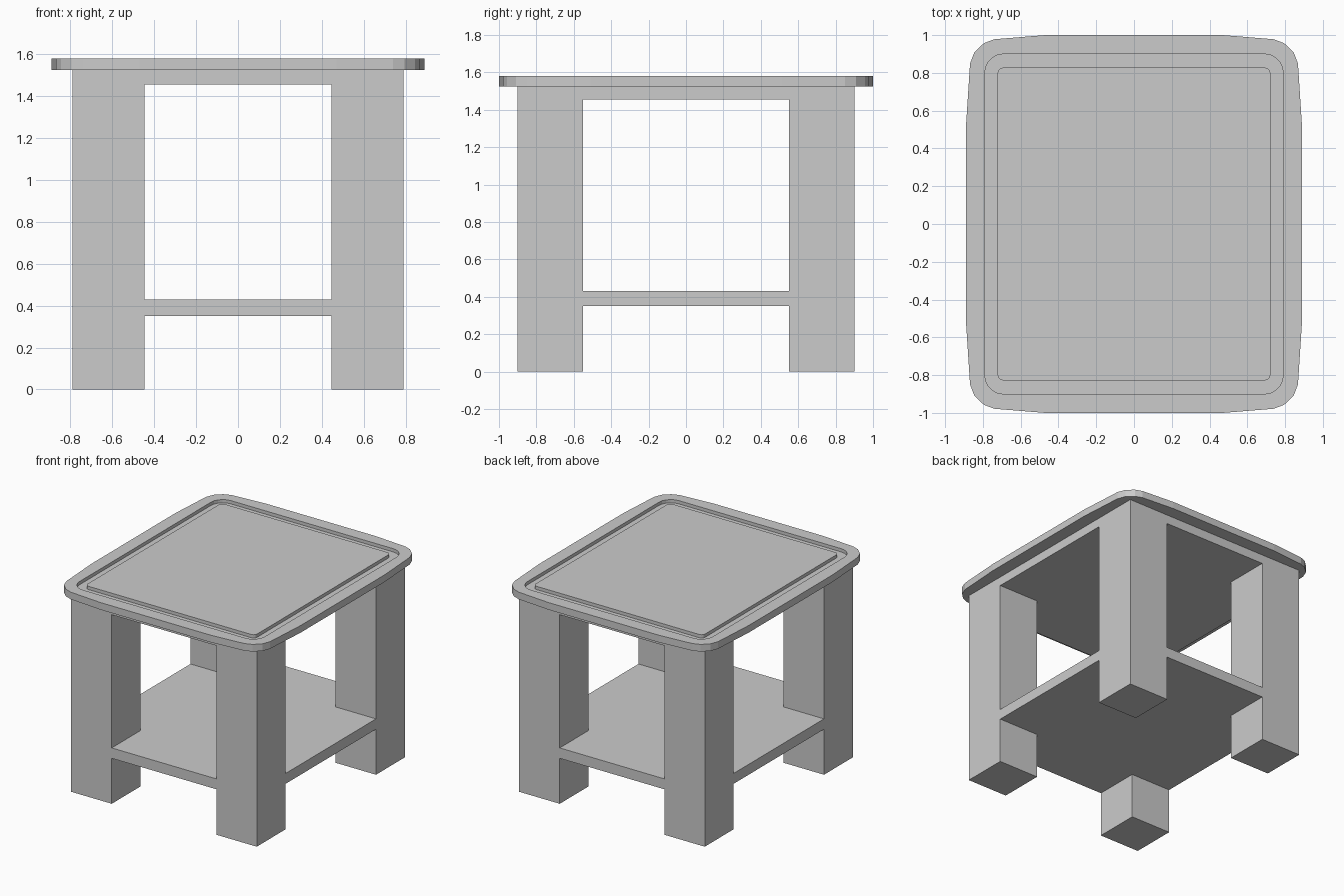
import bpy, bmesh, math

if "Cube" in bpy.data.objects:
    bpy.data.objects.remove(bpy.data.objects["Cube"])

LEG_IN, LEG_OUT = (0.445, 0.55), (0.79, 0.90)
UNDER, TOP, GROOVE = 1.525, 1.58, 1.555


def loft(name, rings):
    """Skin a stack of (points, z) rings and cap both ends."""
    bm = bmesh.new()
    loops = [[bm.verts.new((x, y, z)) for x, y in pts] for pts, z in rings]
    n = len(loops[0])
    for a, b in zip(loops, loops[1:]):
        for i in range(n):
            j = (i + 1) % n
            bm.faces.new((a[i], a[j], b[j], b[i]))
    bm.faces.new(loops[0][::-1])
    bm.faces.new(loops[-1])
    bmesh.ops.recalc_face_normals(bm, faces=bm.faces[:])
    mesh = bpy.data.meshes.new(name)
    bm.to_mesh(mesh)
    bm.free()
    obj = bpy.data.objects.new(name, mesh)
    bpy.context.collection.objects.link(obj)
    return obj


def four_corners(corner):
    """Mirror one corner's points into a closed counter-clockwise outline."""
    out = []
    for sx, sy in ((1, 1), (-1, 1), (-1, -1), (1, -1)):
        pts = [(x * sx, y * sy) for x, y in corner]
        out += pts if sx * sy > 0 else pts[::-1]
    return out


def rounded(w, d, r):
    arc = [math.radians(18 * i) for i in range(6)]
    return four_corners([(w - r + r * math.cos(a), d - r + r * math.sin(a)) for a in arc])


# Tabletop: bowed outline with a groove running around the centre panel
edge = four_corners([(0.89, 0.51), (0.868, 0.85), (0.845, 0.91),
                     (0.795, 0.957), (0.74, 0.978), (0.47, 1.0)])
groove_out = rounded(0.79, 0.90, 0.10)
groove_in = rounded(0.722, 0.828, 0.03)
loft("tabletop", [(edge, UNDER), (edge, TOP), (groove_out, TOP), (groove_out, GROOVE),
                  (groove_in, GROOVE), (groove_in, TOP)])

# Apron slab and lower shelf, notched around the legs
(xi, yi), (xo, yo) = LEG_IN, LEG_OUT
notched = four_corners([(xo, yi), (xi, yi), (xi, yo)])
loft("apron", [(notched, 1.455), (notched, UNDER)])
loft("shelf", [(notched, 0.35), (notched, 0.43)])

# Four square legs
for side, sx in (("left", -1), ("right", 1)):
    for end, sy in (("front", -1), ("back", 1)):
        square = [(x * sx, y * sy) for x, y in ((xi, yi), (xo, yi), (xo, yo), (xi, yo))]
        loft(f"{end}_{side}_leg", [(square, 0), (square, UNDER)])
